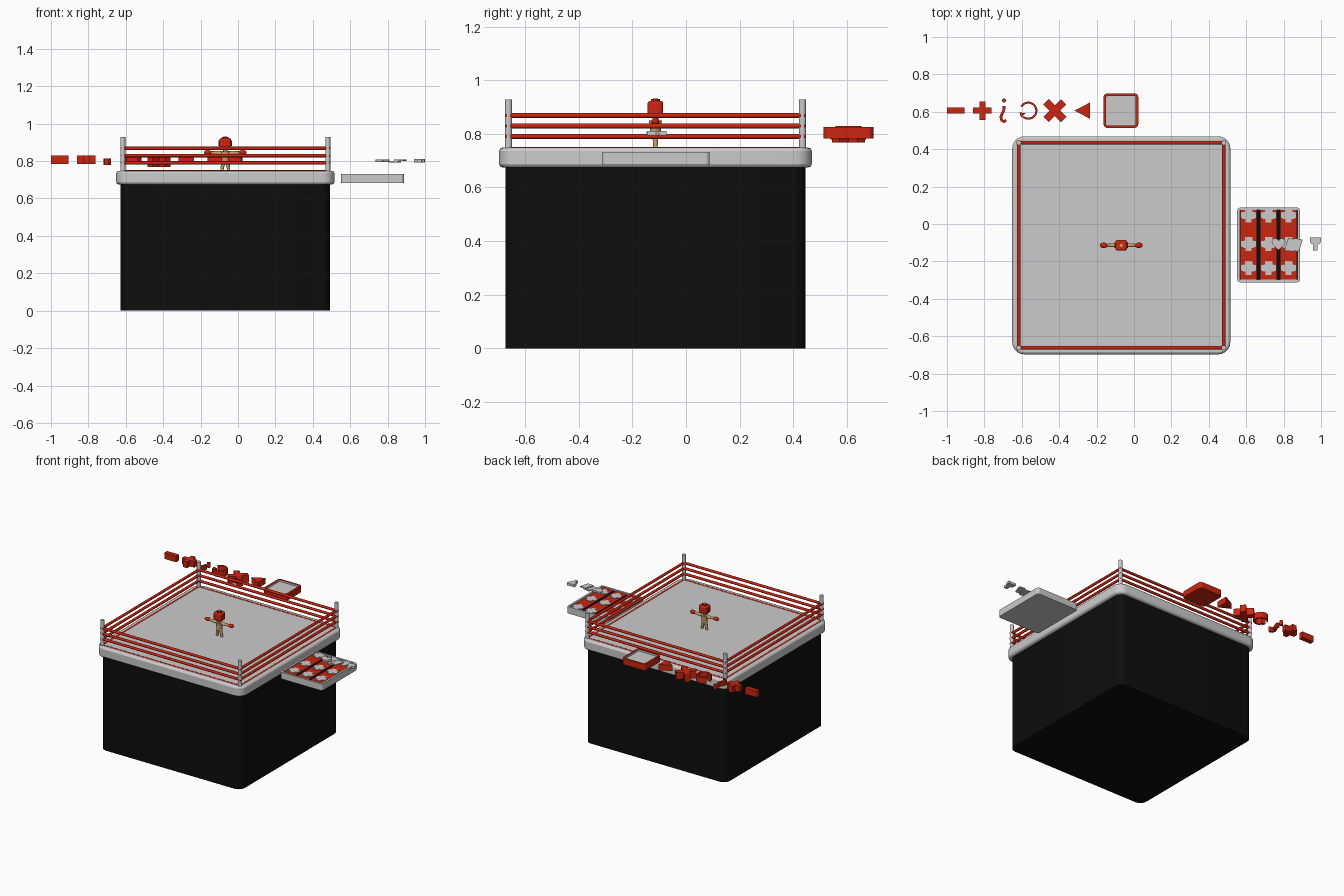
import bpy, bmesh
from math import sin, cos, pi, radians
from mathutils import Vector, Matrix

cube = bpy.data.objects.get("Cube")
if cube:
    bpy.data.objects.remove(cube, do_unlink=True)


def material(name, rgb):
    m = bpy.data.materials.new(name)
    m.use_nodes = True
    m.diffuse_color = (*rgb, 1)
    m.node_tree.nodes["Principled BSDF"].inputs["Base Color"].default_value = (*rgb, 1)
    return m


BLACK = material("black cloth", (0.004, 0.004, 0.004))
GREY = material("light grey", (0.6, 0.6, 0.6))
RED = material("bright red", (0.62, 0.018, 0.005))
SKIN = material("tan skin", (0.6, 0.36, 0.15))


def finish(name, bm, mats, smooth=False, bevel=0):
    bmesh.ops.recalc_face_normals(bm, faces=bm.faces)
    mesh = bpy.data.meshes.new(name)
    bm.to_mesh(mesh)
    bm.free()
    for m in mats:
        mesh.materials.append(m)
    ob = bpy.data.objects.new(name, mesh)
    bpy.context.collection.objects.link(ob)
    if bevel:
        mod = ob.modifiers.new("Bevel", "BEVEL")
        mod.width, mod.segments = bevel, 2
        mod.limit_method, mod.angle_limit = "ANGLE", radians(50)
    if smooth:
        bpy.ops.object.select_all(action="DESELECT")
        bpy.context.view_layer.objects.active = ob
        ob.select_set(True)
        bpy.ops.object.shade_smooth_by_angle(angle=radians(40))
    return ob


def prism(name, pts, z0, z1, mats, rim=0, depth=0, bevel=0, smooth=False):
    """Extruded outline, optionally with a recessed top in the last material."""
    bm = bmesh.new()
    face = bm.faces.new([bm.verts.new((x, y, z0)) for x, y in pts])
    new = bmesh.ops.extrude_face_region(bm, geom=[face])["geom"]
    top = [g for g in new if isinstance(g, bmesh.types.BMFace)][0]
    bmesh.ops.translate(bm, vec=(0, 0, z1 - z0),
                        verts=[g for g in new if isinstance(g, bmesh.types.BMVert)])
    if rim:
        bm.normal_update()
        bmesh.ops.recalc_face_normals(bm, faces=bm.faces)
        bmesh.ops.inset_region(bm, faces=[top], thickness=rim, use_even_offset=True)
        top.material_index = len(mats) - 1
        if depth:
            geo = bmesh.ops.extrude_face_region(bm, geom=[top])["geom"]
            bmesh.ops.translate(bm, vec=(0, 0, -depth),
                                verts=[g for g in geo if isinstance(g, bmesh.types.BMVert)])
            bmesh.ops.delete(bm, geom=[top], context="FACES_ONLY")
    return finish(name, bm, mats, smooth, bevel)


def round_rect(cx, cy, hx, hy, r, n=5):
    pts = []
    for k, (sx, sy) in enumerate([(1, 1), (-1, 1), (-1, -1), (1, -1)]):
        for i in range(n + 1):
            a = (k + i / n) * pi / 2
            pts.append((cx + sx * (hx - r) + r * cos(a), cy + sy * (hy - r) + r * sin(a)))
    return pts


def rect(cx, cy, hx, hy):
    return [(cx - hx, cy - hy), (cx + hx, cy - hy), (cx + hx, cy + hy), (cx - hx, cy + hy)]


def ribbon(path, w):
    left, right = [], []
    for i, p in enumerate(path):
        a, b = Vector(path[max(i - 1, 0)]), Vector(path[min(i + 1, len(path) - 1)])
        d = (b - a).normalized() * w / 2
        left.append((p[0] - d.y, p[1] + d.x))
        right.append((p[0] + d.y, p[1] - d.x))
    return left + right[::-1]


def cross(cx, cy, length, w, turn=0):
    pts = []
    for k in range(4):
        for px, py in [(w, -w), (length, -w), (length, w)]:
            a = k * pi / 2 + turn
            pts.append((cx + px * cos(a) - py * sin(a), cy + px * sin(a) + py * cos(a)))
    return pts


def rod(name, a, b, r1, mat, r2=None, sides=12):
    a, b = Vector(a), Vector(b)
    rot = (b - a).to_track_quat("Z", "Y").to_matrix().to_4x4()
    bm = bmesh.new()
    bmesh.ops.create_cone(bm, cap_ends=True, segments=sides, radius1=r1,
                          radius2=r1 if r2 is None else r2, depth=(b - a).length,
                          matrix=Matrix.Translation((a + b) / 2) @ rot)
    return finish(name, bm, [mat], True)


def ball(name, c, size, mat):
    bm = bmesh.new()
    bmesh.ops.create_uvsphere(bm, u_segments=14, v_segments=10, radius=1,
                              matrix=Matrix.Translation(c) @ Matrix.Diagonal((*size, 1)))
    return finish(name, bm, [mat], True)


# Ring platform and mat
CX, CY, P = -0.068, -0.114, 0.548
prism("ring_base", round_rect(CX, CY, 0.56, 0.56, 0.05), 0, 0.68, [BLACK], smooth=True)
prism("ring_mat", round_rect(CX, CY, 0.583, 0.583, 0.065), 0.675, 0.748, [GREY],
      bevel=0.012, smooth=True)

# Corner posts and ropes
corners = [(CX + sx * P, CY + sy * P) for sx, sy in [(1, 1), (-1, 1), (-1, -1), (1, -1)]]
for i, (x, y) in enumerate(corners):
    rod("corner_post", (x, y, 0.73), (x, y, 0.928), 0.0135, GREY)
    nx, ny = corners[(i + 1) % 4]
    ex = Vector((nx - x, ny - y)).normalized() * 0.012
    for z in (0.742, 0.79, 0.829, 0.868):
        rod("rope", (x - ex.x, y - ex.y, z), (nx + ex.x, ny + ex.y, z), 0.009, RED, sides=10)

# Boxer
rod("boxer_torso", (CX, CY, 0.79), (CX, CY, 0.85), 0.018, SKIN, 0.024)
rod("boxer_neck", (CX, CY, 0.845), (CX, CY, 0.875), 0.011, SKIN)
for s in (-1, 1):
    rod("boxer_leg", (CX + s * 0.009, CY, 0.805), (CX + s * 0.019, CY, 0.748), 0.012, SKIN, 0.008)
    rod("boxer_arm", (CX + s * 0.015, CY, 0.842), (CX + s * 0.08, CY, 0.845), 0.011, SKIN, 0.008)
    ball("boxing_glove", (CX + s * 0.094, CY, 0.846), (0.021, 0.015, 0.013), RED)
    rod("headgear_ear_pad", (CX + s * 0.028, CY, 0.895), (CX + s * 0.035, CY, 0.895), 0.014, RED)
prism("headgear", round_rect(CX, CY, 0.031, 0.029, 0.012, 3), 0.867, 0.922, [RED],
      bevel=0.008, smooth=True)
rod("headgear_crown", (CX, CY, 0.92), (CX, CY, 0.929), 0.017, RED)
rod("boxer_scalp", (CX, CY, 0.925), (CX, CY, 0.931), 0.009, SKIN)

# Row of floating symbols behind the ring
SY = 0.606
prism("minus_symbol", rect(-0.953, SY, 0.047, 0.016), 0.785, 0.829, [RED])
prism("plus_symbol", cross(-0.811, SY, 0.049, 0.016), 0.785, 0.829, [RED])
hook = [(-0.695, 0.63), (-0.696, 0.607), (-0.705, 0.59), (-0.712, 0.572),
        (-0.707, 0.554), (-0.694, 0.547), (-0.684, 0.556)]
prism("hook_symbol_stroke", ribbon(hook, 0.015), 0.779, 0.813, [RED])
rod("hook_symbol_dot", (-0.695, 0.66, 0.779), (-0.695, 0.66, 0.813), 0.011, RED)
arc = [(-0.565 + 0.043 * cos(radians(a)), SY + 0.043 * sin(radians(a)))
       for a in range(-130, 151, 14)]
prism("turn_symbol_arc", ribbon(arc, 0.011), 0.785, 0.829, [RED])
prism("turn_symbol_head", [(-0.612, 0.597), (-0.58, 0.592), (-0.604, 0.568)], 0.785, 0.829, [RED])
prism("cross_symbol", cross(-0.423, SY, 0.067, 0.02, pi / 4), 0.768, 0.818, [RED])
prism("arrow_symbol", [(-0.318, SY), (-0.236, SY - 0.043), (-0.236, SY + 0.043)],
      0.787, 0.829, [RED])
prism("panel_button", round_rect(-0.07, 0.606, 0.093, 0.093, 0.022, 4), 0.782, 0.826,
      [RED, GREY], rim=0.014, depth=0.012)

# Tray with three red strips and club shaped pieces
TX, TY = 0.72, -0.112
prism("tray", round_rect(TX, TY, 0.168, 0.2, 0.016, 3), 0.684, 0.732, [GREY], rim=0.014, depth=0.012)
prism("tray_lining", rect(TX, TY, 0.153, 0.186), 0.719, 0.723, [BLACK])
club = [(0.02, 0.038), (0.02, 0.018), (0.04, 0.016), (0.04, -0.012), (0.026, -0.02),
        (0.016, -0.02), (0.016, -0.038)]
club = club + [(-x, y) for x, y in reversed(club)]
for col in (-1, 0, 1):
    sx = TX + col * 0.107
    prism("tray_strip", rect(sx, TY, 0.043, 0.186), 0.722, 0.727, [RED])
    for sy in (0.046, -0.107, -0.235):
        prism("tray_piece", [(sx + x, sy + y) for x, y in club], 0.726, 0.731, [GREY])

# Small floating tokens beside the ring
heart = []
for i in range(24):
    t = i * pi / 12
    heart.append((0.773 + 0.037 * sin(t) ** 3,
                  -0.104 + 0.0024 * (13 * cos(t) - 5 * cos(2 * t) - 2 * cos(3 * t) - cos(4 * t))))
prism("heart_token", heart, 0.795, 0.809, [GREY])
for n, (x, z) in enumerate([(0.838, 0.793), (0.868, 0.801)]):
    card = [(x - 0.034, -0.142), (x + 0.014, -0.147), (x + 0.034, -0.083), (x - 0.014, -0.076)]
    prism("card_token", card, z, z + 0.008, [GREY])
cup = [(0.03, 0.035), (0.028, 0.008), (0.012, -0.004), (0.012, -0.035)]
cup = cup + [(-x, y) for x, y in reversed(cup)]
prism("cup_token", [(0.97 + x, -0.108 + y) for x, y in cup], 0.793, 0.81, [GREY])
